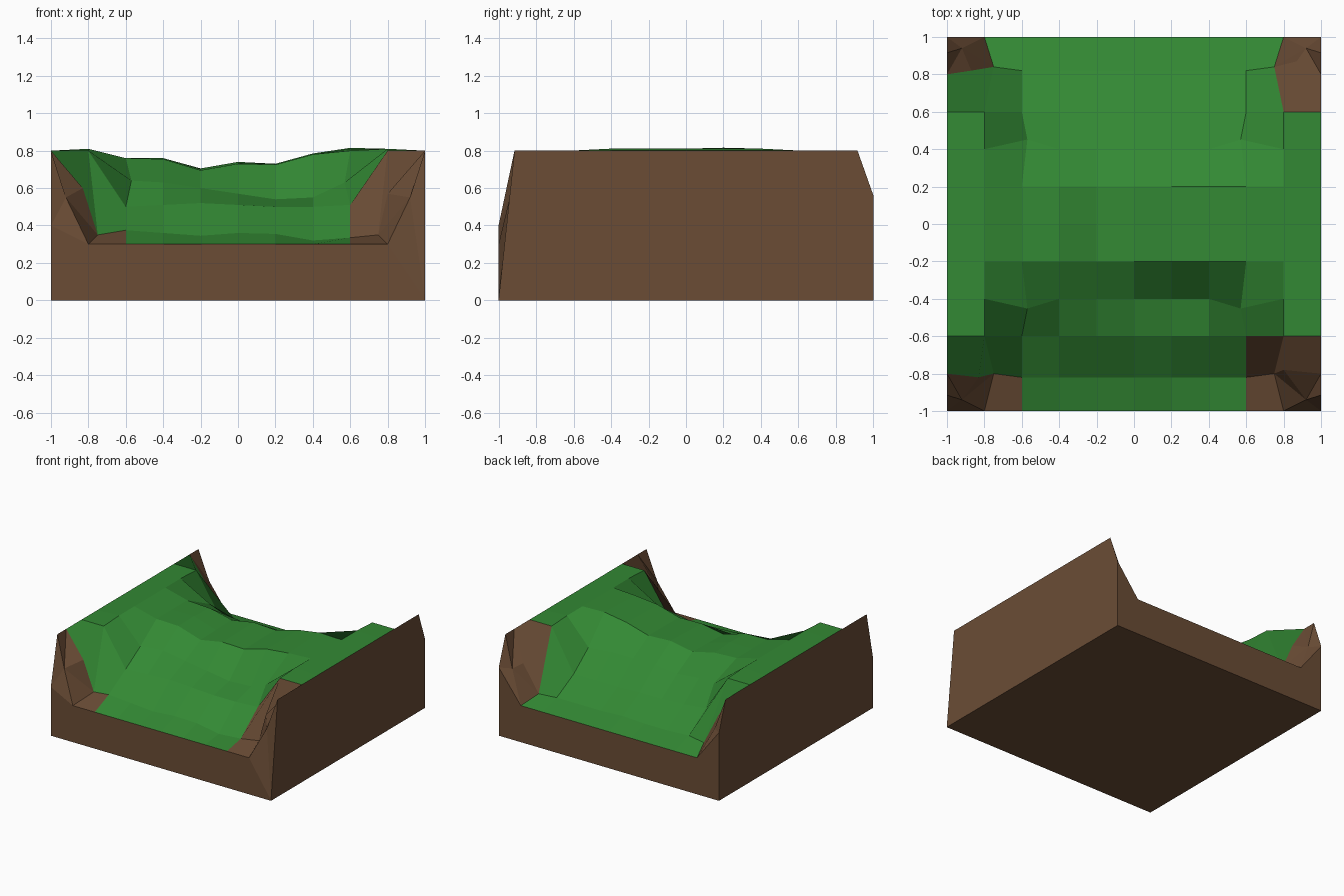
import bpy, bmesh
from mathutils import Vector

if "Cube" in bpy.data.objects:
    bpy.data.objects.remove(bpy.data.objects["Cube"])


def material(name, col):
    m = bpy.data.materials.new(name)
    m.diffuse_color = (*col, 1)
    m.use_nodes = True
    m.node_tree.nodes["Principled BSDF"].inputs["Base Color"].default_value = m.diffuse_color
    return m


# Inner hill heights: rows front to back, columns x = -0.6 .. 0.6
HEIGHTS = [
    (.30, .30, .30, .30, .30, .30, .30),
    (.375, .36, .345, .36, .355, .32, .335),
    (.50, .51, .52, .51, .50, .50, .51),
    (.64, .63, .60, .57, .54, .55, .63),
    (.76, .755, .695, .73, .725, .78, .80),
    (.76, .76, .70, .735, .73, .78, .81),
    (.76, .75, .705, .74, .73, .785, .815),
    (.64, .62, .60, .62, .62, .62, .63),
    (.50, .48, .47, .47, .46, .46, .46),
    (.36, .35, .35, .36, .35, .35, .35),
    (.30, .30, .30, .30, .30, .30, .30),
]
# Corner data: outer corner height, ledge point on the cliff
CORNERS = {
    (-1, -1): (.40, (-.83, -.82, .60)),
    (1, -1): (.004, (.80, -.78, .57)),
    (-1, 1): (.56, (-.87, .82, .60)),
    (1, 1): (.56, (.87, .87, .58)),
}

bm = bmesh.new()
bmesh.ops.create_grid(bm, x_segments=10, y_segments=10, size=1)
grid = {(round(v.co.x * 5), round(v.co.y * 5)): v for v in bm.verts}
for (i, j), v in grid.items():
    if abs(i) <= 3:
        v.co.z = HEIGHTS[j + 5][i + 3]
    else:
        v.co.z = .30 if abs(j) == 5 else (.81 if abs(i) == 4 and abs(j) < 3 else .80)
    if abs(i) == 3 and abs(j) == 2:
        v.co.x *= .95
        v.co.y *= 1.13
    elif abs(i) <= 3 and abs(j) == 4:
        v.co.y *= 1.025

# Green on top; brown where the ground meets the corners
for f in bm.faces:
    c = f.calc_center_median()
    edge = abs(c.x) > .6 and abs(c.y) > .8
    if edge and (abs(c.x) > .8 or c.y < 0):
        f.material_index = 1
    if c.x > .8 and abs(c.y) > .6:
        f.material_index = 1
    if .6 < c.x < .8 and -.8 < c.y < -.6:
        f.material_index = 1

# Cliff corners: ledge point, wall top point and a bulge in the middle
for (sx, sy), (zc, ledge) in CORNERS.items():
    foot = grid[4 * sx, 4 * sy]
    top, out = grid[5 * sx, 4 * sy], grid[5 * sx, 5 * sy]
    foot.co = (sx * .75, sy * (.84 if sy > 0 else .80), .35)
    out.co.z = zc
    _, n = bmesh.utils.edge_split(bm.edges.get((top, foot)), top, .5)
    n.co = ledge
    _, n = bmesh.utils.edge_split(bm.edges.get((top, out)), top, .5)
    n.co = (sx, sy * .915, .80)
    face = next(f for f in out.link_faces)
    new = bmesh.ops.poke(bm, faces=[face])
    new["verts"][0].co = (sx * .92, sy * .94, .55)
    for f in new["faces"]:
        f.material_index = 1

# Earth walls down to the ground and the underside
rim = [e for e in bm.edges if e.is_boundary]
low = {}
for e in rim:
    for v in e.verts:
        if v not in low:
            y = v.co.y
            low[v] = bm.verts.new((v.co.x, y, 0))
for e in rim:
    a, b = e.link_loops[0].vert, e.link_loops[0].link_loop_next.vert
    bm.faces.new((b, a, low[a], low[b])).material_index = 1
bm.edges.ensure_lookup_table()
base = [e for e in bm.edges if e.is_boundary]
for f in bmesh.ops.contextual_create(bm, geom=base)["faces"]:
    f.material_index = 1
bmesh.ops.recalc_face_normals(bm, faces=bm.faces[:])

mesh = bpy.data.meshes.new("hill_tile")
bm.to_mesh(mesh)
bm.free()
mesh.materials.append(material("grass green", (.033, .250, .034)))
mesh.materials.append(material("earth brown", (.145, .073, .036)))
tile = bpy.data.objects.new("hill_tile", mesh)
bpy.context.collection.objects.link(tile)
